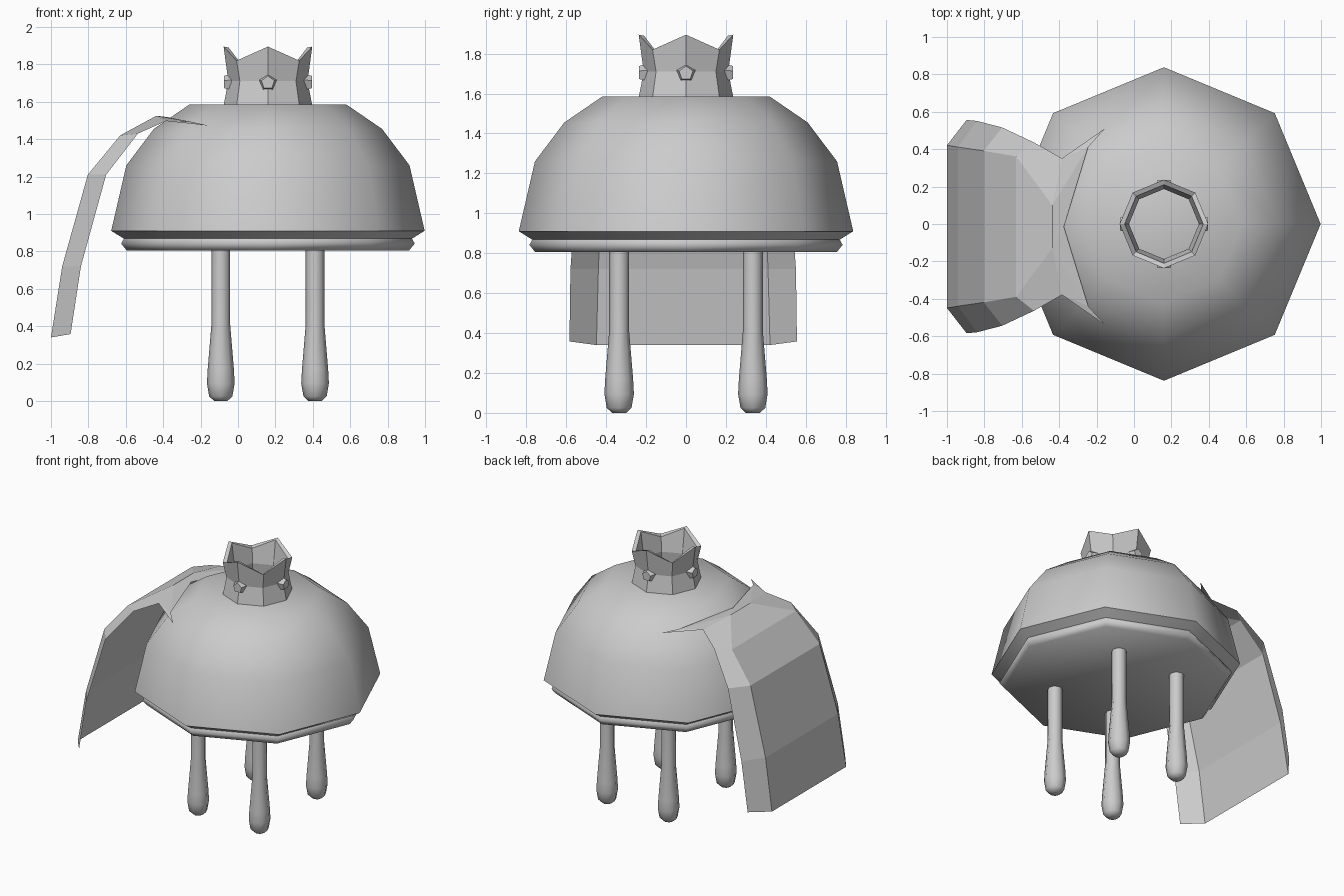
import bpy, bmesh, math
from mathutils import Matrix, Vector

if "Cube" in bpy.data.objects:
    bpy.data.objects.remove(bpy.data.objects["Cube"])

CX = 0.16  # axis of the bell and crown

grey = bpy.data.materials.new("plain grey")
grey.diffuse_color = (0.6, 0.6, 0.6, 1)
grey.use_nodes = True
grey.node_tree.nodes["Principled BSDF"].inputs["Base Color"].default_value = grey.diffuse_color


def finish(bm, name, smooth=None, fix_normals=True):
    if fix_normals:
        bmesh.ops.recalc_face_normals(bm, faces=bm.faces)
    mesh = bpy.data.meshes.new(name)
    bm.to_mesh(mesh)
    bm.free()
    mesh.materials.append(grey)
    ob = bpy.data.objects.new(name, mesh)
    bpy.context.collection.objects.link(ob)
    if smooth:
        bpy.ops.object.select_all(action='DESELECT')
        ob.select_set(True)
        bpy.context.view_layer.objects.active = ob
        bpy.ops.object.shade_smooth_by_angle(angle=math.radians(smooth))
    return ob


def lathe(profile, sides, cx, cy, name, smooth=None, caps=True, closed=False):
    """Turn (radius, z) rings; z may be a pair (even corner, odd corner)."""
    bm = bmesh.new()
    rings = []
    for r, z in profile:
        ring = []
        for k in range(sides):
            a = math.tau * k / sides
            h = z[k % 2] if isinstance(z, tuple) else z
            ring.append(bm.verts.new((cx + r * math.cos(a), cy + r * math.sin(a), h)))
        rings.append(ring)
    pairs = list(zip(rings, rings[1:]))
    if closed:
        pairs.append((rings[-1], rings[0]))
    for lo, hi in pairs:
        for k in range(sides):
            n = (k + 1) % sides
            bm.faces.new((lo[k], lo[n], hi[n], hi[k]))
    if caps:
        bm.faces.new(rings[0])
        bm.faces.new(rings[-1])
    return finish(bm, name, smooth)


# eight-sided bell body with a small lip underneath
lathe([(0.755, 0.805), (0.785, 0.842), (0.77, 0.868), (0.838, 0.91),
       (0.757, 1.26), (0.61, 1.455), (0.42, 1.585)], 8, CX, 0, "bell_body", 65)

# four tentacle legs with swollen ends
for i, (sx, sy) in enumerate([(-1, -1), (1, -1), (-1, 1), (1, 1)]):
    lathe([(0.035, 0.0), (0.062, 0.025), (0.074, 0.095), (0.07, 0.17), (0.05, 0.41), (0.05, 0.83)],
          8, CX + sx * 0.252, sy * 0.335, f"leg_{i + 1}", 50)

# hollow crown, peaks on the even corners
lathe([(0.237, 1.58), (0.212, 1.71), (0.237, (1.895, 1.82)),
       (0.21, (1.89, 1.81)), (0.187, 1.71), (0.205, 1.58)],
      8, CX, 0, "crown", caps=False, closed=True)

# five-sided gem under each crown peak
for i in range(4):
    bm = bmesh.new()
    bmesh.ops.create_cone(bm, cap_ends=True, segments=5, radius1=0.05, radius2=0.036, depth=0.045)
    place = (Matrix.Translation((CX, 0, 1.702)) @ Matrix.Rotation(i * math.pi / 2, 4, 'Z')
             @ Matrix.Translation((0, -0.213, 0)) @ Matrix.Rotation(math.pi / 2, 4, 'X'))
    bm.transform(place)
    finish(bm, f"crown_gem_{i + 1}")

# cape: centre panel columns and side flap columns as (x, half width, z)
panel = [(-0.437, 0.115, 1.525), (-0.63, 0.375, 1.42), (-0.803, 0.405, 1.21),
         (-0.94, 0.425, 0.72), (-1.0, 0.435, 0.34)]
flap = [(-0.385, 0.365, 1.497), (-0.535, 0.45, 1.43), (-0.705, 0.53, 1.21),
        (-0.84, 0.565, 0.72), (-0.895, 0.57, 0.358)]
CY = -0.014
bm = bmesh.new()
vert = lambda p, s: bm.verts.new((p[0], CY + s * p[1], p[2]))
neck = bm.verts.new((-0.375, CY, 1.518))
inner, outer = {}, {}
for s in (1, -1):
    inner[s] = [vert(p, s) for p in panel]
    outer[s] = [vert(p, s) for p in flap]
    shoulder = vert((-0.245, 0.425, 1.492), s)
    tip = vert((-0.155, 0.525, 1.472), s)
    bm.faces.new((neck, inner[s][0], shoulder))
    bm.faces.new((inner[s][0], outer[s][0], shoulder))
    bm.faces.new((outer[s][0], tip, shoulder))
    for k in range(4):
        bm.faces.new((inner[s][k], inner[s][k + 1], outer[s][k + 1], outer[s][k]))
bm.faces.new((neck, inner[-1][0], inner[1][0]))
for k in range(4):
    bm.faces.new((inner[1][k], inner[-1][k], inner[-1][k + 1], inner[1][k + 1]))
bmesh.ops.recalc_face_normals(bm, faces=bm.faces)
bm.normal_update()
if sum((f.normal.x - f.normal.z) for f in bm.faces) > 0:  # outside faces up and to the left
    bmesh.ops.reverse_faces(bm, faces=bm.faces)
finish(bm, "cape", fix_normals=False)
